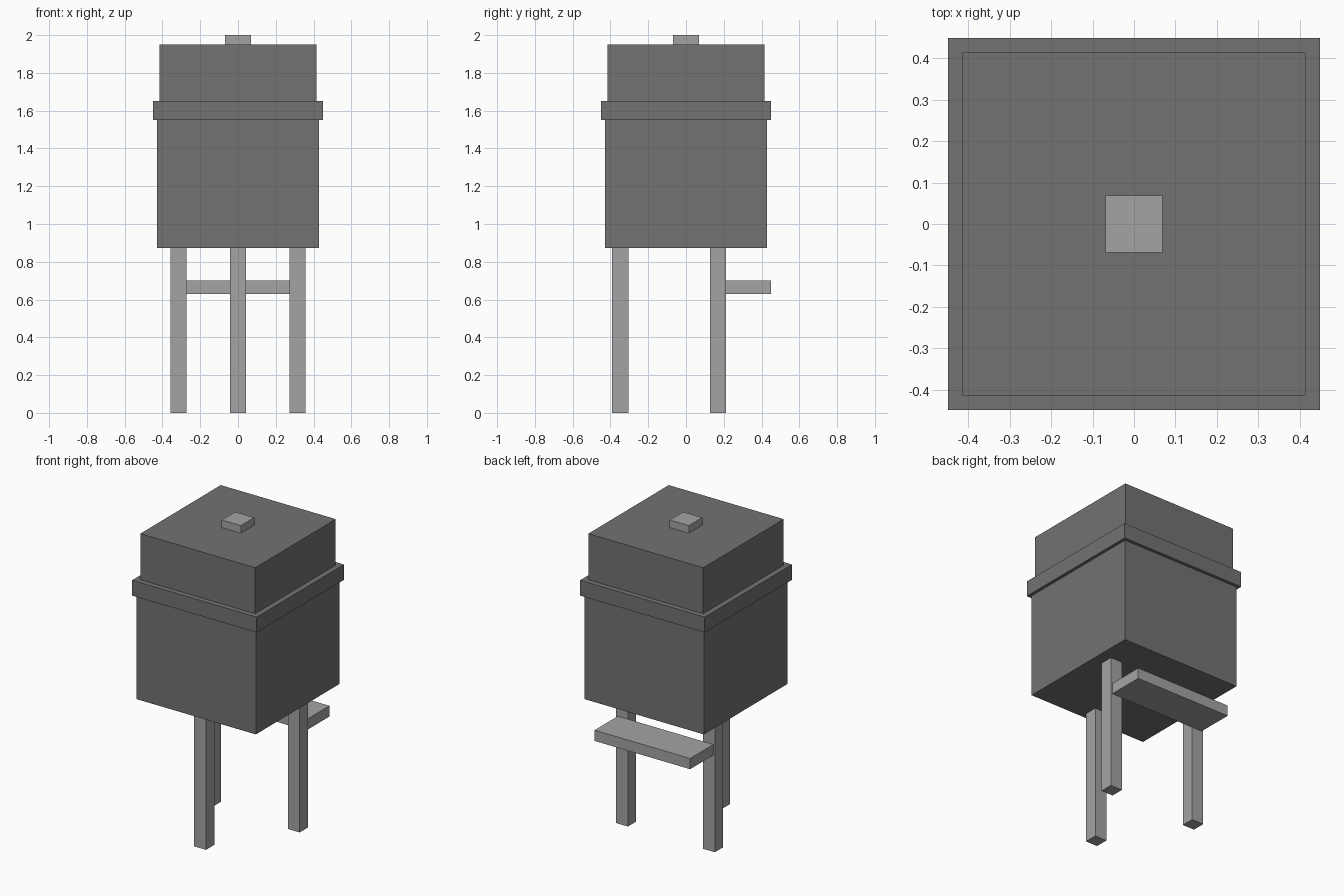
import bpy

if "Cube" in bpy.data.objects:
    bpy.data.objects.remove(bpy.data.objects["Cube"])


def material(name, v):
    m = bpy.data.materials.new(name)
    m.diffuse_color = (v, v, v, 1)
    m.use_nodes = True
    m.node_tree.nodes["Principled BSDF"].inputs["Base Color"].default_value = m.diffuse_color
    return m


dark = material("dark grey", 0.17)
light = material("light grey", 0.37)


def box(name, lo, hi, mat):
    """Box spanning two opposite corners."""
    bpy.ops.mesh.primitive_cube_add(size=1, location=[(a + b) / 2 for a, b in zip(lo, hi)])
    o = bpy.context.object
    o.name = name
    o.scale = [b - a for a, b in zip(lo, hi)]
    bpy.ops.object.transform_apply(location=False, rotation=False, scale=True)
    o.data.materials.append(mat)
    return o


# Stacked square tiers: name, half width, bottom, top, colour
for name, h, z0, z1, mat in (
    ("body", 0.43, 0.872, 1.55, dark),
    ("rim", 0.45, 1.55, 1.65, dark),
    ("lid", 0.415, 1.65, 1.95, dark),
    ("cap", 0.069, 1.95, 2.0, light),
):
    box(name, (-h, -h, z0), (h, h, z1), mat)

# Three legs: one in front, two behind
w = 0.0425
for name, x, y in (("front_leg", 0, -0.348), ("left_leg", -0.314, 0.169), ("right_leg", 0.314, 0.169)):
    box(name, (x - w, y - w, 0), (x + w, y + w, 0.872), light)

# Shelf fixed to the back of the rear legs
box("shelf", (-0.345, 0.21, 0.63), (0.345, 0.45, 0.70), light)
